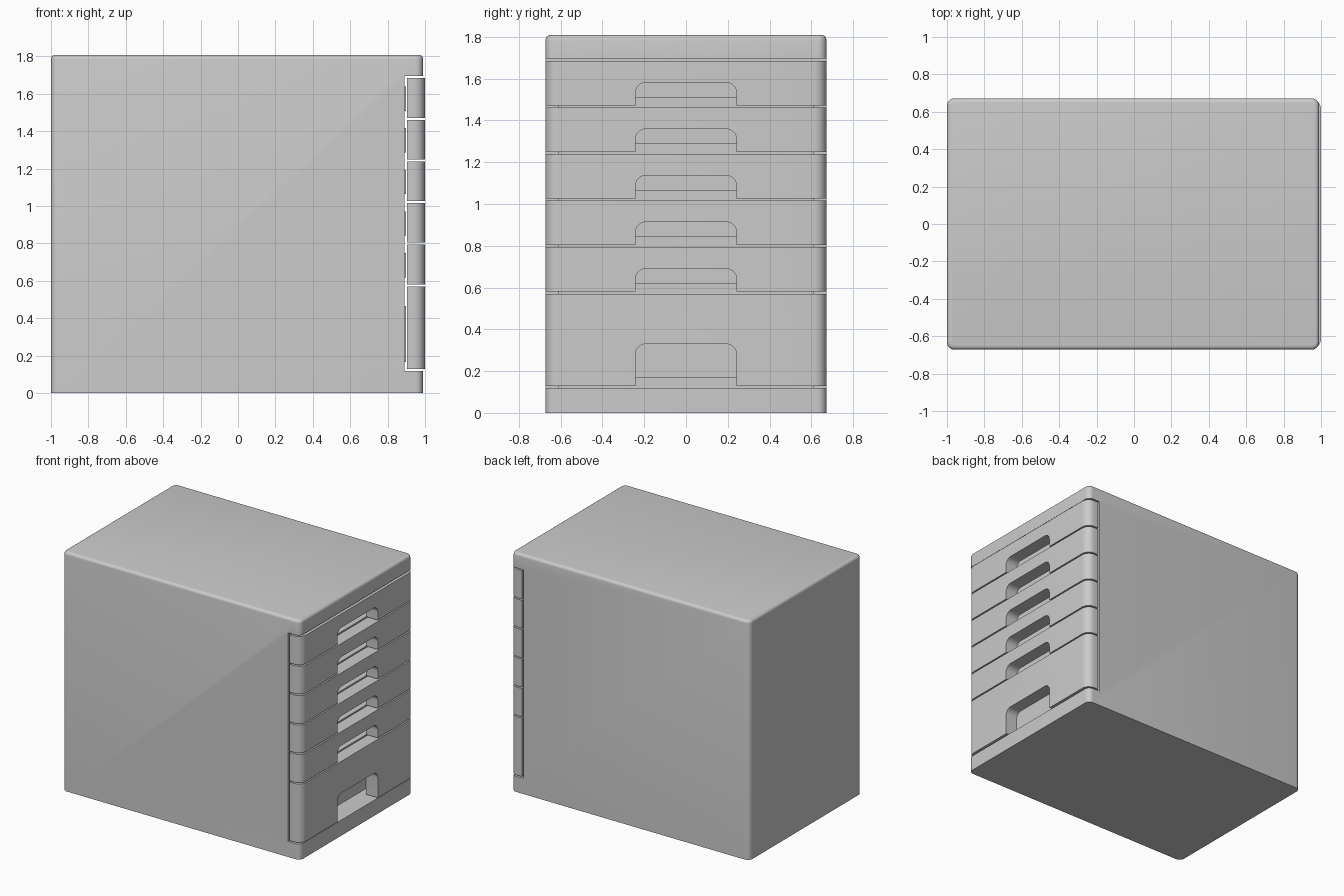
import bpy, bmesh, math

if "Cube" in bpy.data.objects:
    bpy.data.objects.remove(bpy.data.objects["Cube"])


def rounded_rect(u0, u1, v0, v1, radii, seg=8):
    """Outline, counter-clockwise from the lower left; one radius per corner."""
    pts = []
    corners = [(u0, v0, 1, 1, 180), (u1, v0, -1, 1, 270),
               (u1, v1, -1, -1, 0), (u0, v1, 1, -1, 90)]
    for (u, v, su, sv, start), r in zip(corners, radii):
        if r == 0:
            pts.append((u, v))
            continue
        for i in range(seg + 1):
            a = math.radians(start + 90 * i / seg)
            pts.append((u + su * r + r * math.cos(a), v + sv * r + r * math.sin(a)))
    return pts


def prism(name, pts, lo, hi, axis='Z', top_bevel=0):
    """Extrude an outline along Z (xy outline) or X (yz outline)."""
    bm = bmesh.new()
    place = (lambda p, w: (p[0], p[1], w)) if axis == 'Z' else (lambda p, w: (w, p[0], p[1]))
    a = [bm.verts.new(place(p, lo)) for p in pts]
    b = [bm.verts.new(place(p, hi)) for p in pts]
    bm.faces.new(a[::-1])
    top = bm.faces.new(b)
    n = len(pts)
    for i in range(n):
        j = (i + 1) % n
        bm.faces.new((a[i], a[j], b[j], b[i]))
    bmesh.ops.recalc_face_normals(bm, faces=bm.faces[:])
    if top_bevel:
        bmesh.ops.bevel(bm, geom=list(top.edges), offset=top_bevel, segments=4,
                        profile=0.5, affect='EDGES')
    me = bpy.data.meshes.new(name)
    bm.to_mesh(me)
    bm.free()
    ob = bpy.data.objects.new(name, me)
    bpy.context.collection.objects.link(ob)
    return ob


def box(name, x0, x1, y, z0, z1):
    return prism(name, rounded_rect(x0, x1, -y, y, (0, 0, 0, 0)), z0, z1)


def activate(ob):
    bpy.ops.object.select_all(action='DESELECT')
    ob.select_set(True)
    bpy.context.view_layer.objects.active = ob


def cut(ob, cutter):
    activate(ob)
    mod = ob.modifiers.new("cut", 'BOOLEAN')
    mod.operation = 'DIFFERENCE'
    mod.solver = 'EXACT'
    mod.object = cutter
    bpy.ops.object.modifier_apply(modifier=mod.name)
    bpy.data.objects.remove(cutter)


def smooth(ob):
    activate(ob)
    bpy.ops.object.shade_smooth_by_angle(angle=math.radians(30))


HALF = 0.672
GAP = 0.005
# drawer boundaries from top to bottom
LEVELS = [1.69, 1.466, 1.244, 1.021, 0.799, 0.575, 0.123]

# cabinet body, with the front stepped back between top cap and plinth
cabinet = prism("cabinet_body", rounded_rect(-1, 0.99, -HALF, HALF, (0.04,) * 4),
                0, 1.808, top_bevel=0.022)
cut(cabinet, box("recess_cutter", 0.89, 1.2, 1, LEVELS[-1] - GAP, LEVELS[0] + GAP))

for i, (hi, lo) in enumerate(zip(LEVELS, LEVELS[1:]), 1):
    deep = i == len(LEVELS) - 1
    z0, z1 = lo + GAP, hi - GAP
    box_top = hi - (0.11 if deep else 0.05)

    # drawer bay in the cabinet and the drawer box inside it
    cut(cabinet, box("bay_cutter", -0.9, 1.2, 0.61, lo - GAP, box_top + 0.015))
    box(f"drawer_box_{i}", -0.88, 0.897, 0.60, lo + 0.043, box_top)

    # drawer front with rounded outer corners and a grip notch
    front = prism(f"drawer_front_{i}",
                  rounded_rect(0.903, 1.0, -HALF, HALF, (0, 0.06, 0.06, 0)), z0, z1)
    grip_top = lo + (0.207 if deep else 0.115)
    cut(front, prism("grip_cutter",
                     rounded_rect(-0.242, 0.242, lo - 0.05, grip_top, (0, 0, 0.05, 0.05)),
                     0.8, 1.1, axis='X'))
    smooth(front)

smooth(cabinet)
